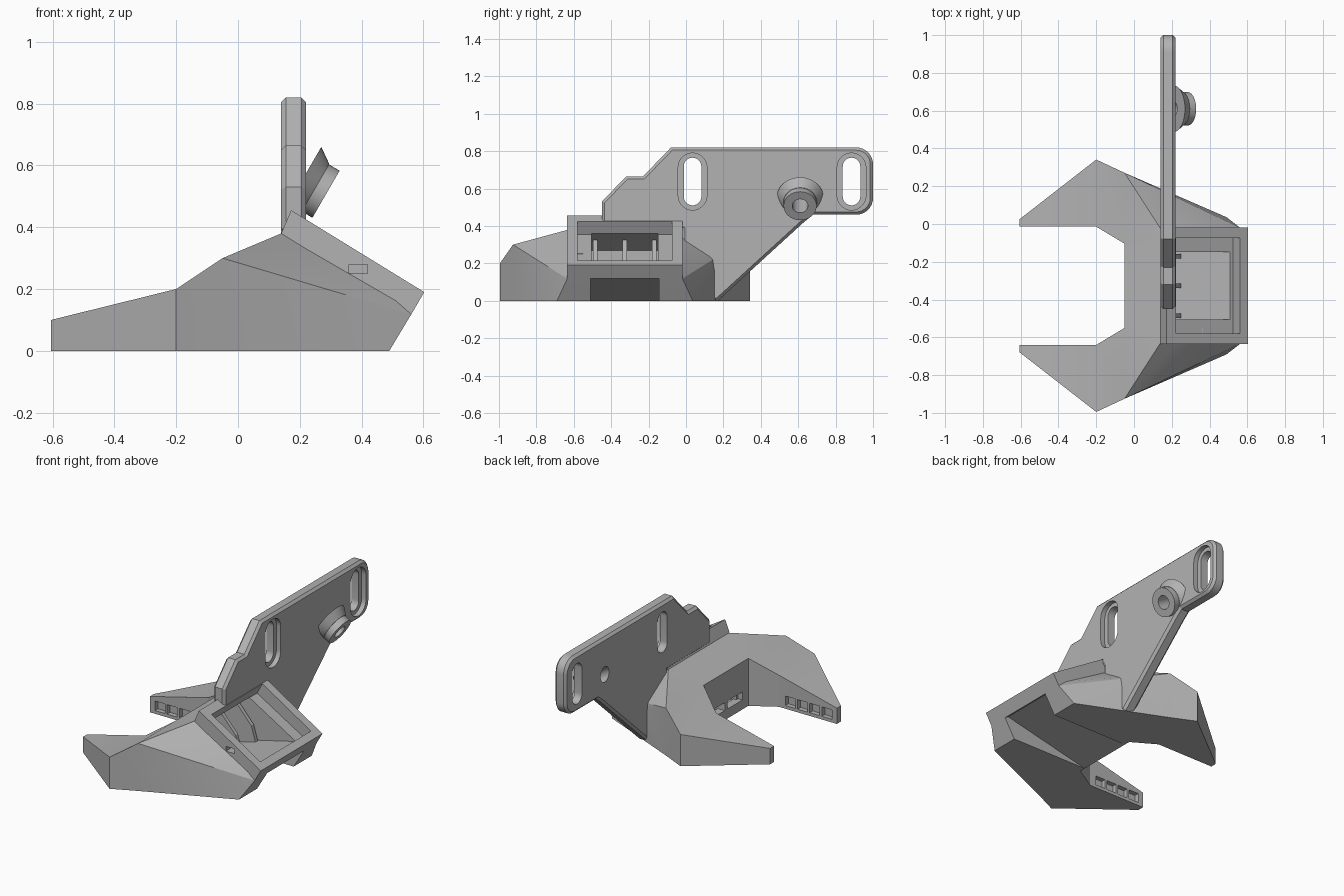
import bpy, bmesh, math
from mathutils import Vector

cube = bpy.data.objects.get("Cube")
if cube:
    bpy.data.objects.remove(cube, do_unlink=True)

grey = bpy.data.materials.new("plain_grey")
grey.use_nodes = True
grey.diffuse_color = (0.45, 0.45, 0.45, 1)
grey.node_tree.nodes["Principled BSDF"].inputs["Base Color"].default_value = grey.diffuse_color

MID = -0.327  # symmetry plane of the duct in y


def finish(name, bm):
    bmesh.ops.recalc_face_normals(bm, faces=bm.faces)
    me = bpy.data.meshes.new(name)
    bm.to_mesh(me)
    bm.free()
    me.materials.append(grey)
    ob = bpy.data.objects.new(name, me)
    bpy.context.scene.collection.objects.link(ob)
    return ob


def hull(name, pts, mirrored=False):
    bm = bmesh.new()
    for x, y, z in pts:
        bm.verts.new((x, 2 * MID - y if mirrored else y, z))
    res = bmesh.ops.convex_hull(bm, input=bm.verts)
    loose = [v for v in bm.verts if not v.link_faces]
    bmesh.ops.delete(bm, geom=loose, context='VERTS')
    bmesh.ops.dissolve_limit(bm, angle_limit=0.01, verts=bm.verts, edges=bm.edges)
    return finish(name, bm)


def prism(name, pts, lo, hi, axis):
    """Extrude a 2D outline: (x, z) along y, or (y, z) along x."""
    bm = bmesh.new()
    place = (lambda a, b: (a, lo, b)) if axis == 'y' else (lambda a, b: (lo, a, b))
    face = bm.faces.new([bm.verts.new(place(a, b)) for a, b in pts])
    new = bmesh.ops.extrude_face_region(bm, geom=[face])["geom"]
    step = Vector((0, hi - lo, 0) if axis == 'y' else (hi - lo, 0, 0))
    bmesh.ops.translate(bm, vec=step, verts=[g for g in new if isinstance(g, bmesh.types.BMVert)])
    return finish(name, bm)


def box(name, x0, x1, y0, y1, z0, z1):
    return prism(name, [(x0, z0), (x1, z0), (x1, z1), (x0, z1)], y0, y1, 'y')


def cone(name, start, end, r1, r2):
    a, b = Vector(start), Vector(end)
    bm = bmesh.new()
    bmesh.ops.create_cone(bm, cap_ends=True, segments=40, radius1=r1, radius2=r2, depth=(b - a).length)
    turn = (b - a).to_track_quat('Z', 'Y').to_matrix()
    bmesh.ops.rotate(bm, matrix=turn, verts=bm.verts)
    bmesh.ops.translate(bm, vec=(a + b) / 2, verts=bm.verts)
    return finish(name, bm)


def arc(cy, cz, r, a0, a1, n=8):
    return [(cy + r * math.cos(math.radians(a0 + (a1 - a0) * i / n)),
             cz + r * math.sin(math.radians(a0 + (a1 - a0) * i / n))) for i in range(n + 1)]


def stadium(cy, z0, z1, r):
    return arc(cy, z1 - r, r, 0, 180, 14) + arc(cy, z0 + r, r, 180, 360, 14)


def apply_mods(ob):
    dg = bpy.context.evaluated_depsgraph_get()
    me = bpy.data.meshes.new_from_object(ob.evaluated_get(dg))
    ob.modifiers.clear()
    ob.data = me


def combine(target, parts, operation):
    for part in parts:
        mod = target.modifiers.new("combine", 'BOOLEAN')
        mod.operation, mod.solver, mod.object = operation, 'EXACT', part
        apply_mods(target)
        bpy.data.objects.remove(part, do_unlink=True)


# Mounting plate with chamfered rim
outline = [(-0.45, 0.38), (-0.45, 0.53), (-0.32, 0.665), (-0.23, 0.665), (-0.08, 0.82)]
outline += arc(0.91, 0.73, 0.09, 90, 0) + arc(0.91, 0.55, 0.09, 0, -90)
outline += [(0.68, 0.46), (0.63, 0.42), (0.17, 0.0), (-0.02, 0.0), (-0.02, 0.38)]
plate = prism("mounting_plate", outline, 0.14, 0.22, 'x')
bev = plate.modifiers.new("chamfer", 'BEVEL')
bev.width, bev.segments, bev.limit_method = 0.015, 1, 'ANGLE'
bev.angle_limit = math.radians(50)
apply_mods(plate)

# Tilted screw boss
axis = Vector((0.865, 0, -0.5))
tip = Vector((0.285, 0.61, 0.507))
base = tip - axis * 0.09
boss = [cone("boss_flare", base, base + axis * 0.05, 0.125, 0.09),
        cone("boss_barrel", base, tip, 0.088, 0.088)]
combine(plate, boss, 'UNION')
cuts = [cone("boss_hole", tip - axis * 0.3, tip + axis * 0.1, 0.042, 0.042)]
for y in (0.035, 0.885):
    cuts.append(prism("slot", stadium(y, 0.51, 0.765, 0.047), 0.0, 0.4, 'x'))
    cuts.append(prism("slot_recess", stadium(y, 0.485, 0.79, 0.077), 0.19, 0.4, 'x'))
combine(plate, cuts, 'DIFFERENCE')

# Duct: centre bridge with sloping underside, and inlet frame
duct = prism("air_duct", [(-0.05, 0), (-0.05, 0.3), (0.14, 0.38), (0.52, 0.16), (0.57, 0.14)],
             -0.52, 2 * MID + 0.52, 'y')
frame = prism("inlet_frame", [(0.14, 0.38), (0.172, 0.455), (0.603, 0.19), (0.561, 0.118)],
              -0.635, 2 * MID + 0.635, 'y')
parts = [frame]

# Mirrored arms, built section by section
tip_end = [(-0.605, y, z) for y in (-0.68, -0.64) for z in (0, 0.1)]
elbow = [(-0.2, y, z) for y in (-0.995, -0.64) for z in (0, 0.2)]
shoulder = [(-0.05, y, z) for y in (-0.925, -0.55) for z in (0, 0.3)]
root = [(0.14, -0.63, 0.38), (0.52, -0.63, 0.16), (0.561, -0.635, 0.118), (0.49, -0.69, 0),
        (0.14, -0.51, 0.38), (0.52, -0.51, 0.16), (0.561, -0.51, 0.118), (0.49, -0.51, 0),
        (-0.05, -0.51, 0), (-0.05, -0.51, 0.3)]
for flip in (False, True):
    parts += [hull("arm_tip", tip_end + elbow, flip),
              hull("arm_elbow", elbow + shoulder, flip),
              hull("arm_root", shoulder + root, flip)]
combine(duct, parts, 'UNION')
combine(duct, [plate], 'UNION')

# Inlet cavity: wide mouth, then a narrower chamber
mouth = prism("mouth", [(0.185, 0.355), (0.29, 0.55), (0.64, 0.35), (0.525, 0.155)],
              -0.58, 2 * MID + 0.58, 'y')
chamber = prism("chamber", [(0.24, 0.40), (0.54, 0.21), (0.51, 0.165), (0.0, 0.045),
                            (0.0, 0.27), (0.13, 0.335), (0.19, 0.36)],
                -0.505, 2 * MID + 0.505, 'y')
cuts = [mouth, chamber]

# Outlet slots in the arms and bridge, and a small hole in the frame side
for i in range(4):
    x = -0.57 + i * 0.085
    for flip in (False, True):
        y0, y1 = (-0.67, -0.6) if not flip else (2 * MID + 0.6, 2 * MID + 0.67)
        cuts.append(box("arm_outlet", x, x + 0.07, y0, y1, 0.02, 0.08))
for y in (-0.49, -0.315):
    cuts.append(box("bridge_outlet", -0.1, 0.02, y, y + 0.15, 0.06, 0.11))
cuts.append(box("wire_hole", 0.36, 0.42, -0.7, -0.55, 0.25, 0.28))
combine(duct, cuts, 'DIFFERENCE')

# Guide ribs inside the chamber
ribs = [prism("rib", [(-0.02, 0.03), (0.25, 0.1), (0.22, 0.2), (0.1, 0.335), (-0.02, 0.28)],
              y - 0.012, y + 0.012, 'y') for y in (-0.485, MID, -0.17)]
combine(duct, ribs, 'UNION')

duct.data.materials.clear()
duct.data.materials.append(grey)
bpy.context.view_layer.objects.active = duct
duct.select_set(True)
bpy.ops.object.shade_smooth_by_angle(angle=math.radians(20))
